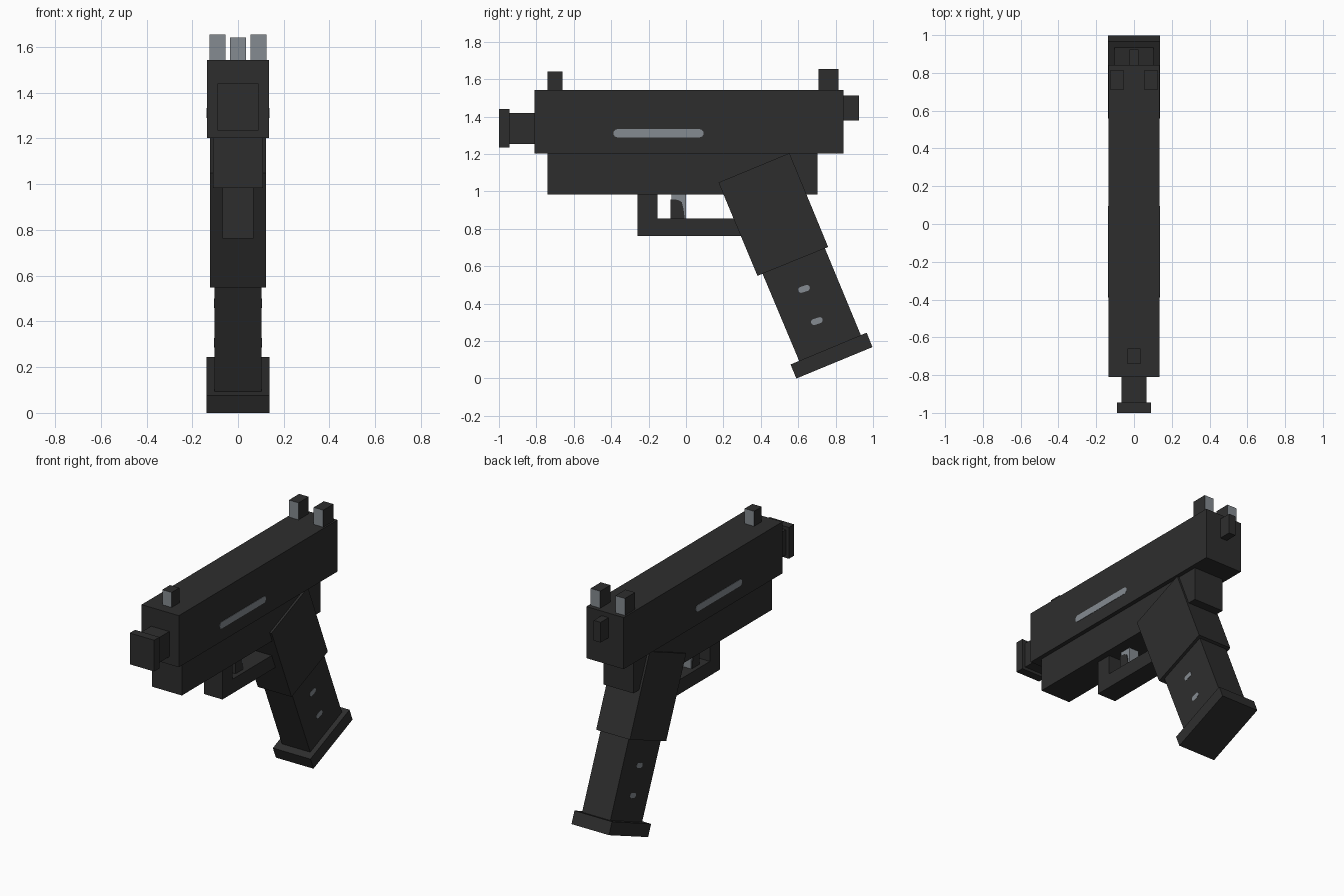
import bpy, bmesh, math

if "Cube" in bpy.data.objects:
    bpy.data.objects.remove(bpy.data.objects["Cube"], do_unlink=True)


def make_material(name, rgb):
    mat = bpy.data.materials.new(name)
    mat.use_nodes = True
    color = (*rgb, 1.0)
    mat.diffuse_color = color
    bsdf = next(n for n in mat.node_tree.nodes if n.type == 'BSDF_PRINCIPLED')
    bsdf.inputs["Base Color"].default_value = color
    return mat


DARK = make_material("charcoal", (0.027, 0.027, 0.027))
LIGHT = make_material("steel grey", (0.235, 0.26, 0.285))


def prism(name, outline, x0, x1, mat=DARK):
    """Extrude a (y, z) outline from x0 to x1."""
    bm = bmesh.new()
    base = bm.faces.new([bm.verts.new((x0, y, z)) for y, z in outline])
    ext = bmesh.ops.extrude_face_region(bm, geom=[base])
    for v in ext["geom"]:
        if isinstance(v, bmesh.types.BMVert):
            v.co.x = x1
    bmesh.ops.recalc_face_normals(bm, faces=bm.faces)
    mesh = bpy.data.meshes.new(name)
    bm.to_mesh(mesh)
    bm.free()
    mesh.materials.append(mat)
    obj = bpy.data.objects.new(name, mesh)
    bpy.context.collection.objects.link(obj)
    return obj


def box(name, half_x, y0, y1, z0, z1, mat=DARK, cx=0.0):
    return prism(name, [(y0, z0), (y1, z0), (y1, z1), (y0, z1)],
                 cx - half_x, cx + half_x, mat)


def capsule(cy, cz, length, radius, angle=0.0, steps=8):
    """Rounded slot outline in the (y, z) plane."""
    pts = []
    for side in (0, 1):
        shift = (length / 2 - radius) * (1 - 2 * side)
        for i in range(steps + 1):
            a = -math.pi / 2 + math.pi * (i / steps + side)
            y, z = shift + radius * math.cos(a), radius * math.sin(a)
            pts.append((cy + y * math.cos(angle) - z * math.sin(angle),
                        cz + y * math.sin(angle) + z * math.cos(angle)))
    return pts


def sight(name, half_x, y0, y1, z1, cx=0.0):
    """Sight post with light front and back faces."""
    obj = box(name, half_x, y0, y1, 1.53, z1, cx=cx)
    obj.data.materials.append(LIGHT)
    for f in obj.data.polygons:
        if abs(f.normal.y) > 0.9:
            f.material_index = 1


# Slide, barrel and frame
box("slide", 0.136, -0.81, 0.843, 1.203, 1.543)
box("barrel", 0.066, -0.95, -0.80, 1.254, 1.42)
box("muzzle", 0.089, -1.0, -0.945, 1.235, 1.441)
box("rear_knob", 0.025, 0.83, 0.925, 1.38, 1.513)
box("frame", 0.109, -0.74, 0.703, 0.983, 1.21)

# Sights
sight("front_sight", 0.034, -0.74, -0.66, 1.642)
for side, label in ((1, "left"), (-1, "right")):
    sight(label + "_rear_sight", 0.035, 0.709, 0.815, 1.655, cx=side * 0.09)

# Trigger guard: front post and lower bar in one L-shaped profile
prism("trigger_guard", [(-0.259, 0.762), (0.36, 0.762), (0.36, 0.856),
                        (-0.152, 0.856), (-0.152, 0.99), (-0.259, 0.99)],
      -0.068, 0.068)

# Trigger: light core behind a curved dark front
box("trigger_core", 0.036, -0.078, 0.0, 0.85, 0.99, LIGHT)
prism("trigger", [(-0.082, 0.85), (-0.006, 0.85), (-0.014, 0.91),
                  (-0.022, 0.942), (-0.042, 0.955), (-0.082, 0.958)],
      -0.04, 0.04)

# Raked grip, magazine and base plate
prism("grip", [(0.174, 1.048), (0.382, 0.549), (0.76, 0.703), (0.553, 1.205)],
      -0.123, 0.123)
prism("magazine", [(0.38, 0.63), (0.615, 0.07), (0.945, 0.207), (0.712, 0.77)],
      -0.103, 0.103)
prism("magazine_base", [(0.559, 0.075), (0.59, 0.0), (0.997, 0.168), (0.966, 0.245)],
      -0.137, 0.137)

# Thin light slots on both sides
for side, label in ((1, "left"), (-1, "right")):
    prism(label + "_slide_slot", capsule(-0.147, 1.311, 0.482, 0.022),
          side * 0.134, side * 0.138, LIGHT)
    for i, (y, z) in enumerate(((0.631, 0.479), (0.70, 0.307))):
        prism(f"{label}_magazine_slot_{i + 1}",
              capsule(y, z, 0.064, 0.016, math.radians(18)),
              side * 0.101, side * 0.104, LIGHT)
